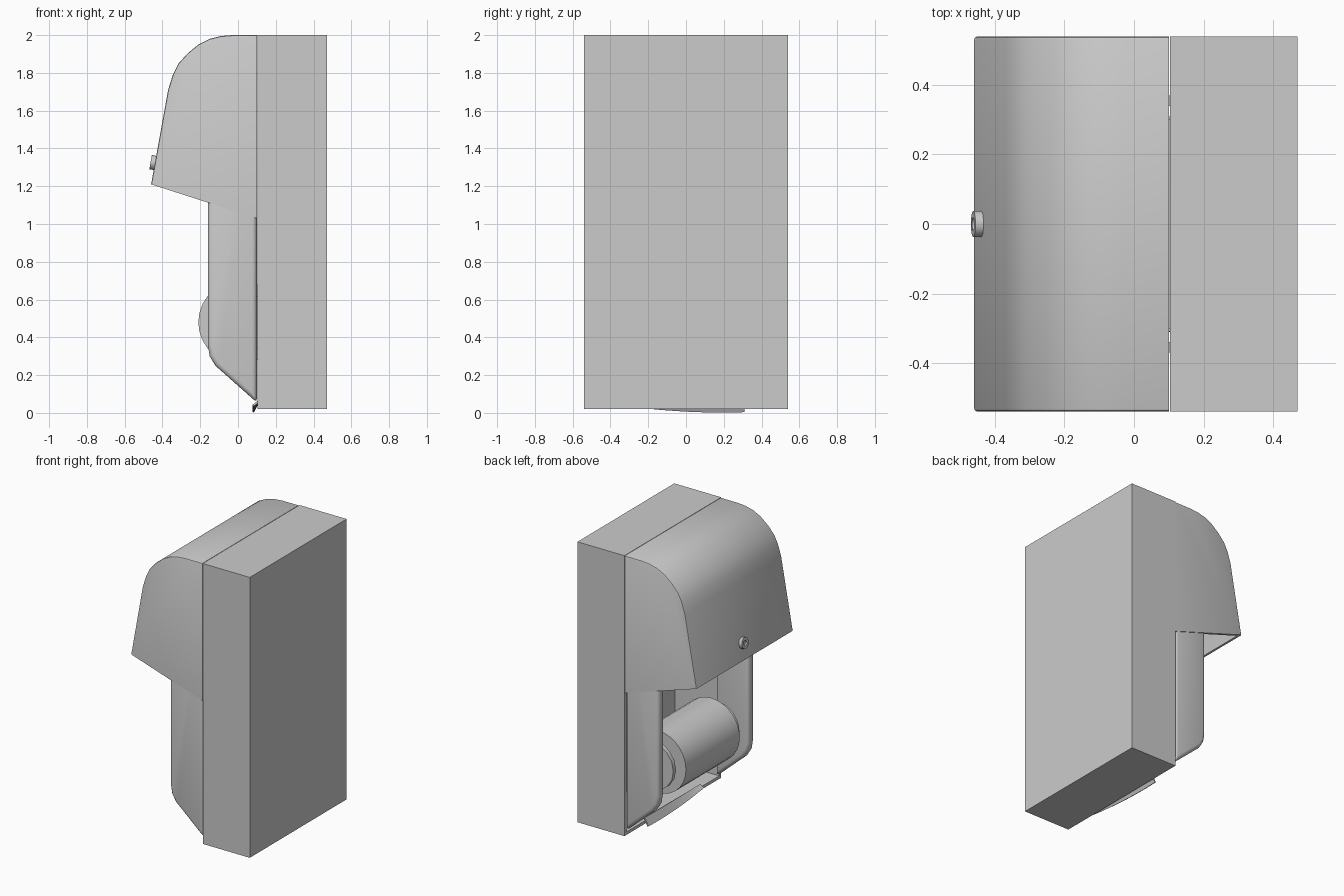
import bpy, bmesh, math
from mathutils import Matrix

if "Cube" in bpy.data.objects:
    bpy.data.objects.remove(bpy.data.objects["Cube"])


def finish(name, bm, bevel=0, segs=3, shell=0, offset=-1, mirror=False, angle=35):
    bmesh.ops.recalc_face_normals(bm, faces=bm.faces)
    me = bpy.data.meshes.new(name)
    bm.to_mesh(me)
    bm.free()
    ob = bpy.data.objects.new(name, me)
    bpy.context.collection.objects.link(ob)
    if bevel:
        m = ob.modifiers.new("Bevel", 'BEVEL')
        m.width, m.segments, m.limit_method = bevel, segs, 'ANGLE'
        m.angle_limit = math.radians(30)
    if shell:
        m = ob.modifiers.new("Shell", 'SOLIDIFY')
        m.thickness, m.offset = shell, offset
    if mirror:
        m = ob.modifiers.new("Mirror", 'MIRROR')
        m.use_axis = (False, True, False)
    bpy.ops.object.select_all(action='DESELECT')
    ob.select_set(True)
    bpy.context.view_layer.objects.active = ob
    bpy.ops.object.convert(target='MESH')
    bpy.ops.object.shade_smooth_by_angle(angle=math.radians(angle))
    return ob


def prism(profile, y0, y1, skip=()):
    """Extrude an (x, z) outline along y, leaving out the listed side faces."""
    bm = bmesh.new()
    a = [bm.verts.new((x, y0, z)) for x, z in profile]
    b = [bm.verts.new((x, y1, z)) for x, z in profile]
    n = len(profile)
    bm.faces.new(a)
    bm.faces.new(b[::-1])
    for i in range(n):
        if i not in skip:
            j = (i + 1) % n
            bm.faces.new((a[i], b[i], b[j], a[j]))
    return bm


def ring(r_out, r_in, y0, y1, segs, place=None):
    """Tube along y."""
    bm = bmesh.new()
    rows = []
    for r, y in ((r_out, y0), (r_out, y1), (r_in, y1), (r_in, y0)):
        rows.append([bm.verts.new((r * math.cos(t), y, r * math.sin(t)))
                     for t in (2 * math.pi * k / segs for k in range(segs))])
    for i in range(4):
        p, q = rows[i], rows[(i + 1) % 4]
        for k in range(segs):
            m = (k + 1) % segs
            bm.faces.new((p[k], p[m], q[m], q[k]))
    bmesh.ops.transform(bm, matrix=place or Matrix(), verts=bm.verts)
    return bm


# Wall box, open towards the hood
finish("back_box", prism([(0.103, 0.02), (0.47, 0.02), (0.47, 2.0), (0.103, 2.0)],
                         -0.54, 0.54, skip=(3,)), shell=0.03)

# Curved hood, open at the back and underneath
hood = [(0.10, 2.0), (-0.03, 2.0), (-0.09, 1.995), (-0.15, 1.98), (-0.21, 1.95),
        (-0.265, 1.905), (-0.315, 1.85), (-0.345, 1.79), (-0.37, 1.71),
        (-0.46, 1.21), (0.10, 1.03)]
finish("hood", prism(hood, -0.54, 0.54, skip=(9, 10)), bevel=0.01, segs=2, shell=0.02)

# Side arms below the hood
arm = [(0.10, 1.6), (-0.16, 1.6), (-0.16, 0.36), (-0.15, 0.30), (-0.12, 0.25), (0.10, 0.055)]
finish("side_arms", prism(arm, 0.47, 0.535), bevel=0.025, mirror=True)

# Paper roll, end discs and spindle
axis = Matrix.Translation((0.01, 0, 0.48))
finish("paper_roll", ring(0.22, 0.07, -0.30, 0.30, 28, axis))
finish("end_discs", ring(0.17, 0.03, 0.34, 0.37, 16, axis), mirror=True)
finish("spindle", ring(0.05, 0.02, -0.48, 0.48, 16, axis))

# Curved lip along the bottom front edge
bm = bmesh.new()
rows = []
for k in range(13):
    y = -0.31 + 0.62 * k / 12
    rows.append((bm.verts.new((0.108, y, 0.06)),
                 bm.verts.new((0.08, y, 0.004 + 0.14 * (y - 0.19) ** 2))))
for p, q in zip(rows, rows[1:]):
    bm.faces.new((p[0], q[0], q[1], p[1]))
finish("bottom_lip", bm, shell=0.01, offset=0)

# Lock on the hood front, tilted with its slope
tilt = (Matrix.Translation((-0.449, 0, 1.325)) @ Matrix.Rotation(math.radians(10), 4, 'Y')
        @ Matrix.Rotation(math.radians(90), 4, 'Z'))
finish("lock_ring", ring(0.038, 0.018, -0.02, 0.014, 16, tilt))
finish("lock_core", ring(0.019, 0.004, -0.02, 0.002, 16, tilt))
